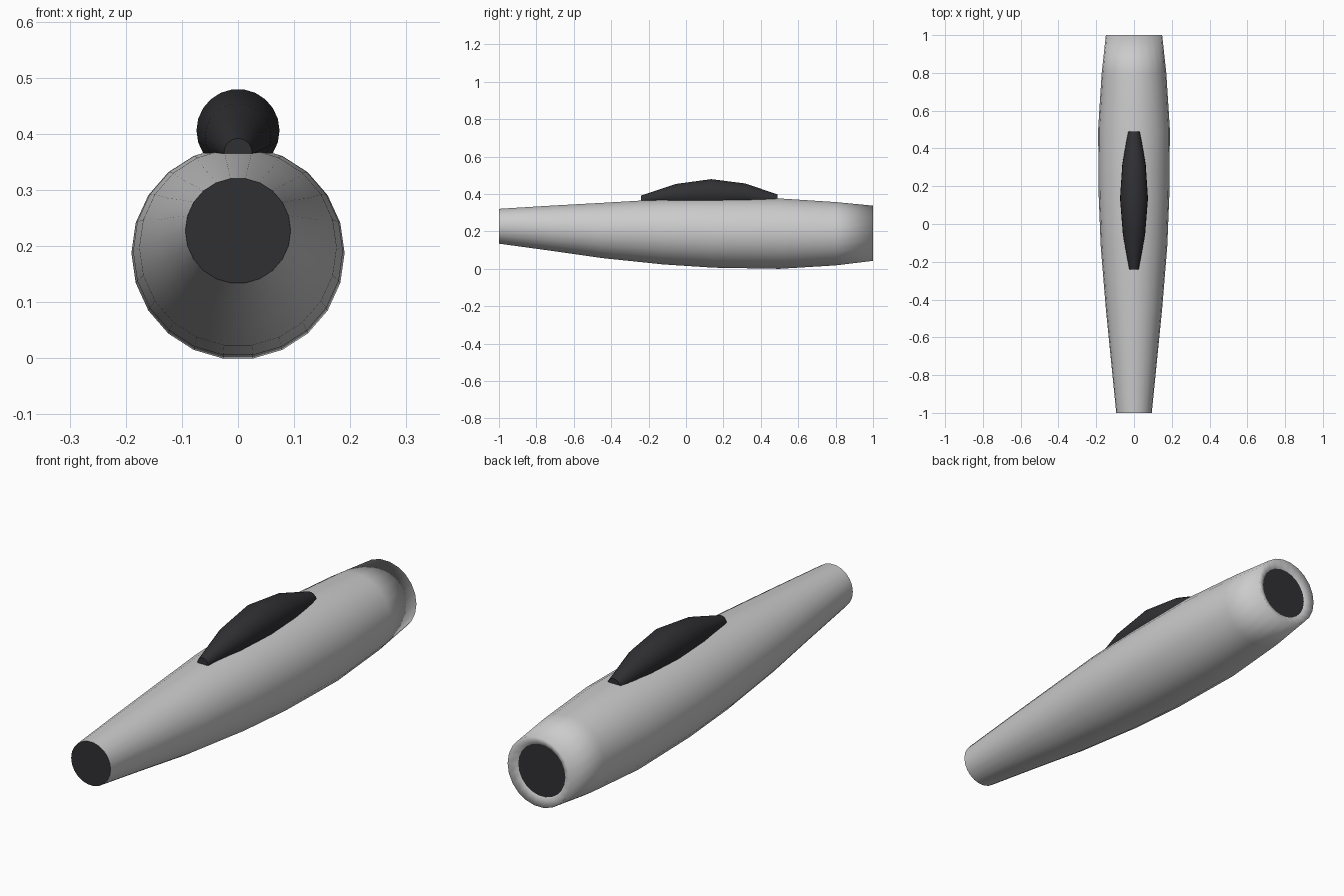
import bpy, bmesh
from math import cos, sin, pi

if "Cube" in bpy.data.objects:
    bpy.data.objects.remove(bpy.data.objects["Cube"])

dark = bpy.data.materials.new("dark_glass")
dark.diffuse_color = (0.03, 0.03, 0.034, 1)
dark.use_nodes = True
dark.node_tree.nodes["Principled BSDF"].inputs["Base Color"].default_value = dark.diffuse_color


def loft(name, rings, sides, mat=None, floor=None, caps=True, angle=60):
    """Skin circles given as (y, centre z, radius); optionally flatten below a floor height."""
    bm = bmesh.new()
    loops = []
    for y, cz, r in rings:
        loop = []
        for i in range(sides):
            a = 2 * pi * i / sides
            z = cz + r * sin(a)
            if floor is not None:
                z = max(z, floor)
            loop.append(bm.verts.new((r * cos(a), y, z)))
        loops.append(loop)
    for a, b in zip(loops, loops[1:]):
        for i in range(sides):
            j = (i + 1) % sides
            bm.faces.new((a[i], a[j], b[j], b[i]))
    if caps:
        bm.faces.new(loops[0])
        if len(loops) > 1:
            bm.faces.new(loops[-1])
    bmesh.ops.recalc_face_normals(bm, faces=bm.faces)
    # a lone disc at the nose must face forward
    if len(loops) == 1:
        for f in bm.faces:
            if f.normal.y * rings[0][0] < 0:
                f.normal_flip()
    me = bpy.data.meshes.new(name)
    bm.to_mesh(me)
    bm.free()
    ob = bpy.data.objects.new(name, me)
    bpy.context.collection.objects.link(ob)
    if mat:
        me.materials.append(mat)
    bpy.ops.object.select_all(action='DESELECT')
    ob.select_set(True)
    bpy.context.view_layer.objects.active = ob
    bpy.ops.object.shade_smooth_by_angle(angle=angle * pi / 180)
    return ob


# Fuselage: tapered tube with a rolled-in lip at the tail
loft("fuselage", [
    (-1.00, 0.2275, 0.094), (-0.72, 0.217, 0.122), (-0.45, 0.205, 0.149),
    (-0.12, 0.1975, 0.176), (0.15, 0.191, 0.187), (0.50, 0.188, 0.190),
    (0.80, 0.1875, 0.171), (1.00, 0.190, 0.149), (0.98, 0.190, 0.112),
], 22, caps=False, angle=150)

# Dark discs closing the intake and the exhaust
loft("intake_disc", [(-1.00, 0.2275, 0.094)], 22, dark)
loft("exhaust_disc", [(0.98, 0.190, 0.112)], 22, dark)

# Canopy: faceted spindle flattened where it meets the fuselage
loft("canopy", [
    (-0.24, 0.367, 0.025), (-0.055, 0.395, 0.059), (0.135, 0.406, 0.074),
    (0.315, 0.395, 0.062), (0.49, 0.367, 0.031),
], 22, dark, floor=0.364, angle=50)
